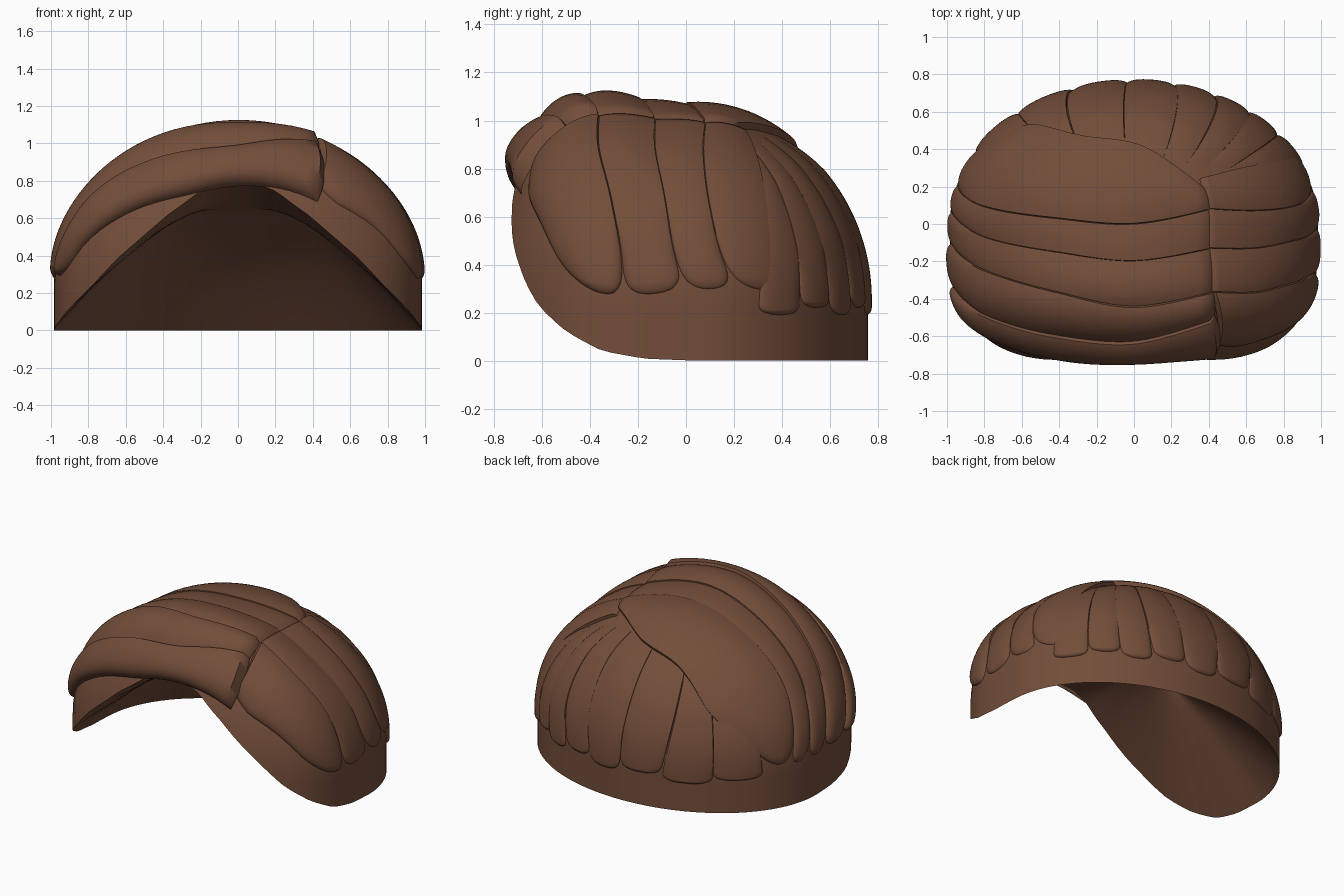
import bpy, bmesh, math
from mathutils import Vector

if "Cube" in bpy.data.objects:
    bpy.data.objects.remove(bpy.data.objects["Cube"])

brown = bpy.data.materials.new("dark_brown")
brown.diffuse_color = (0.172, 0.075, 0.042, 1)
brown.use_nodes = True
brown.node_tree.nodes["Principled BSDF"].inputs["Base Color"].default_value = brown.diffuse_color

BASE_Z, HALF_X, BACK_Y, FRONT_Y = 0.25, 0.985, 0.757, 0.82


def crown_height(y):
    return 0.795 + 0.07 * math.exp(-((y + 0.45) / 0.24) ** 2)


def depth_term(y):
    return (y / BACK_Y) ** 2 if y > 0 else (-y / FRONT_Y) ** 3.5


def arch_point(t, y):
    """Head surface: t degrees from right (0) over the top to left (180), at depth y."""
    rho = math.sqrt(max(0.0, 1 - depth_term(y)))
    a = math.radians(min(180, max(0, t)))
    drop = 0.01 * max(-t, t - 180, 0)
    return Vector((HALF_X * rho * math.cos(a), y,
                   BASE_Z + crown_height(y) * rho * math.sin(a) - drop))


def ray_point(phi, e):
    """Head surface: phi degrees round from the front, e degrees of elevation."""
    p, el = math.radians(phi), math.radians(max(e, 0))
    d = Vector((math.sin(p) * math.cos(el), -math.cos(p) * math.cos(el), math.sin(el)))
    lo, hi = 0.0, 2.0
    for _ in range(30):
        m = (lo + hi) / 2
        q = d * m
        f = (q.x / HALF_X) ** 2 + depth_term(q.y) + (q.z / crown_height(q.y)) ** 2
        lo, hi = (m, hi) if f < 1 else (lo, m)
    return d * lo + Vector((0, 0, BASE_Z + 0.01 * min(e, 0)))


def spline(pts, t):
    """Smooth path through control pairs."""
    n = len(pts) - 1
    i = min(int(t * n), n - 1)
    f = t * n - i
    p = [Vector(pts[min(max(k, 0), n)]) for k in (i - 1, i, i + 1, i + 2)]
    return 0.5 * (2 * p[1] + (p[2] - p[0]) * f
                  + (2 * p[0] - 5 * p[1] + 4 * p[2] - p[3]) * f * f
                  + (3 * p[1] - p[0] - 3 * p[2] + p[3]) * f ** 3)


def grid_object(name, rows, loop=False, inward=False):
    """Quad skin over rows of points, facing outward unless inward is set."""
    bm = bmesh.new()
    vs = [[bm.verts.new(p) for p in r] for r in rows]
    centre = Vector((0, 0, 0.1))
    n = len(rows[0])
    total = 0
    for a, b in zip(vs, vs[1:]):
        for i in range(n if loop else n - 1):
            j = (i + 1) % n
            f = bm.faces.new((a[i], a[j], b[j], b[i]))
            f.normal_update()
            total += f.normal.dot(f.calc_center_median() - centre) * f.calc_area()
    if (total < 0) != inward:
        bmesh.ops.reverse_faces(bm, faces=bm.faces[:])
    bmesh.ops.remove_doubles(bm, verts=bm.verts[:], dist=0.0005)
    me = bpy.data.meshes.new(name)
    bm.to_mesh(me)
    bm.free()
    ob = bpy.data.objects.new(name, me)
    bpy.context.collection.objects.link(ob)
    me.materials.append(brown)
    return ob


def lock(name, surf, edge_a, edge_b, thick, tip=0.16, thin=0.5, fade=0.03,
         round_front=False, nt=48, ns=18):
    """Strand lying on the head between two edge paths: shallow seams, pillowed tip."""
    rows = []
    for k in range(nt + 1):
        t = 1 - (1 - k / nt) ** 1.4
        a, b = spline(edge_a, t), spline(edge_b, t)
        v = max(0.0, (t - 1 + tip) / tip)
        width = max(0.02, math.sqrt(max(0, 1 - v ** 2.4)))
        start = 0.35 if fade < 0.1 else 0.0
        rise = min(1, width * 1.2) * min(1, start + t / fade)
        pillow = max(0.0, min(1.0, (t - 1 + 2.2 * tip) / (1.2 * tip)))
        th = thick * (1 - thin * t ** 2)
        row = []
        for i in range(ns + 1):
            u = -math.cos(math.pi * i / ns)
            c = a.lerp(b, 0.5 + 0.5 * u * width)
            p = surf(*c)
            step = (0.5, 0.004) if surf is arch_point else (0.5, 0.5)
            n = (surf(c[0] + step[0], c[1]) - surf(c[0] - step[0], c[1])).cross(
                surf(c[0], c[1] + step[1]) - surf(c[0], c[1] - step[1])).normalized()
            if n.dot(p - Vector((0, 0, 0.1))) < 0:
                n = -n
            m = 1.0 if round_front and u < 0 else pillow
            flat = (1 - 0.25 * u * u) if 0 < i < ns else 0.0
            round_ = math.sqrt(max(0, 1 - abs(u) ** 3))
            shape = flat * (1 - m) + round_ * m
            row.append(p + n * (-0.006 + (th + 0.006) * shape * rise))
        rows.append(row)
    return grid_object(name, rows)


# Under-cap with an arched face opening and level lower rim
RIM = [(0, 0.79), (8, 0.785), (16, 0.745), (28, 0.61), (42, 0.4), (52, 0.23), (61, 0.12),
       (70, 0.04), (80, 0.008), (92, 0), (180, 0)]


def rim_elevation(phi):
    phi = abs((phi + 180) % 360 - 180)
    for (p0, z0), (p1, z1) in zip(RIM, RIM[1:]):
        if phi <= p1:
            z = z0 + (z1 - z0) * (phi - p0) / (p1 - p0)
            break
    if z < BASE_Z:
        return (z - BASE_Z) * 100
    lo, hi = 0, 80
    for _ in range(25):
        m = (lo + hi) / 2
        lo, hi = (m, hi) if ray_point(phi, m).z < z else (lo, m)
    return lo


rims = [(phi, rim_elevation(phi)) for phi in range(0, 360, 3)]
grid_object("under_cap", [[ray_point(phi, e + (90 - e) * k / 32) for phi, e in rims]
                          for k in range(33)], loop=True)

# Sloping hollow underside, rising from the rim to a short level ridge
hollow = []
for k in range(13):
    s = k / 12
    row = []
    for phi, e in rims:
        ridge = Vector((0.33 * math.sin(math.radians(phi)), -0.05, 0.645))
        p = ray_point(phi, e).lerp(ridge, s)
        row.append(p + Vector((0, 0, 0.06 * math.sin(math.pi * s)
                               * (1 - math.cos(math.radians(phi))) / 2)))
    hollow.append(row)
grid_object("hollow_underside", hollow, loop=True, inward=True)

# Locks swept left from the parting
left = [
    [(51, -.685), (90, -.705), (120, -.70), (148, -.63), (168, -.52), (177, -.43)],
    [(62, -.48), (90, -.59), (120, -.56), (145, -.48), (165, -.38), (177, -.30)],
    [(64, -.36), (90, -.43), (115, -.36), (140, -.26), (163, -.15), (178, -.07)],
    [(65, -.13), (90, -.20), (115, -.15), (140, -.08), (163, .02), (178, .09)],
    [(65, .08), (90, .00), (115, .03), (140, .08), (163, .16), (178, .23)],
    [(66, .17), (86, .40), (110, .46), (137, .52), (158, .47), (175, .37)],
]
for i, thick in enumerate((0.095, 0.07, 0.045, 0.035, 0.042)):
    lock(f"left_lock_{i + 1}", arch_point, left[i], left[i + 1], thick, thin=0.7,
         round_front=i == 0)

# Locks swept right from the parting
right = [
    [(56, -.64), (43, -.65), (27, -.60), (13, -.53), (3, -.43)],
    [(65, -.36), (48, -.36), (30, -.31), (14, -.27), (1, -.26)],
    [(67, -.13), (50, -.13), (32, -.09), (15, -.05), (3, .00)],
    [(67, .08), (50, .07), (32, .09), (16, .14), (4, .21)],
    [(68, .24), (53, .29), (36, .33), (18, .39), (3, .43)],
]
for i, thick in enumerate((0.05, 0.036, 0.03, 0.03)):
    lock(f"right_lock_{i + 1}", arch_point, right[i], right[i + 1], thick, tip=0.2,
         thin=0.6, round_front=i == 0)

# Locks falling down the back: angle and elevation at the top, angle at the tip
back = [(-62, 40, -66), (-48, 44, -46), (-36, 54, -23), (-7, 64, -2), (25, 66, 15),
        (42, 62, 31), (52, 56, 45), (60, 50, 58), (67, 42, 72)]
for i, pair in enumerate(zip(back, back[1:])):
    end = -6 if i % 2 else -3
    ea, eb = ([(180 - (p0 + (p1 - p0) * f), e0 + (end - e0) * f) for f in (0, .33, .67, 1)]
              for p0, e0, p1 in pair)
    lock(f"back_lock_{i + 1}", ray_point, ea, eb, 0.02, tip=0.14, thin=0.1, fade=0.3)

for ob in bpy.context.collection.objects:
    ob.select_set(True)
    bpy.context.view_layer.objects.active = ob
bpy.ops.object.shade_smooth_by_angle(angle=math.radians(55))
